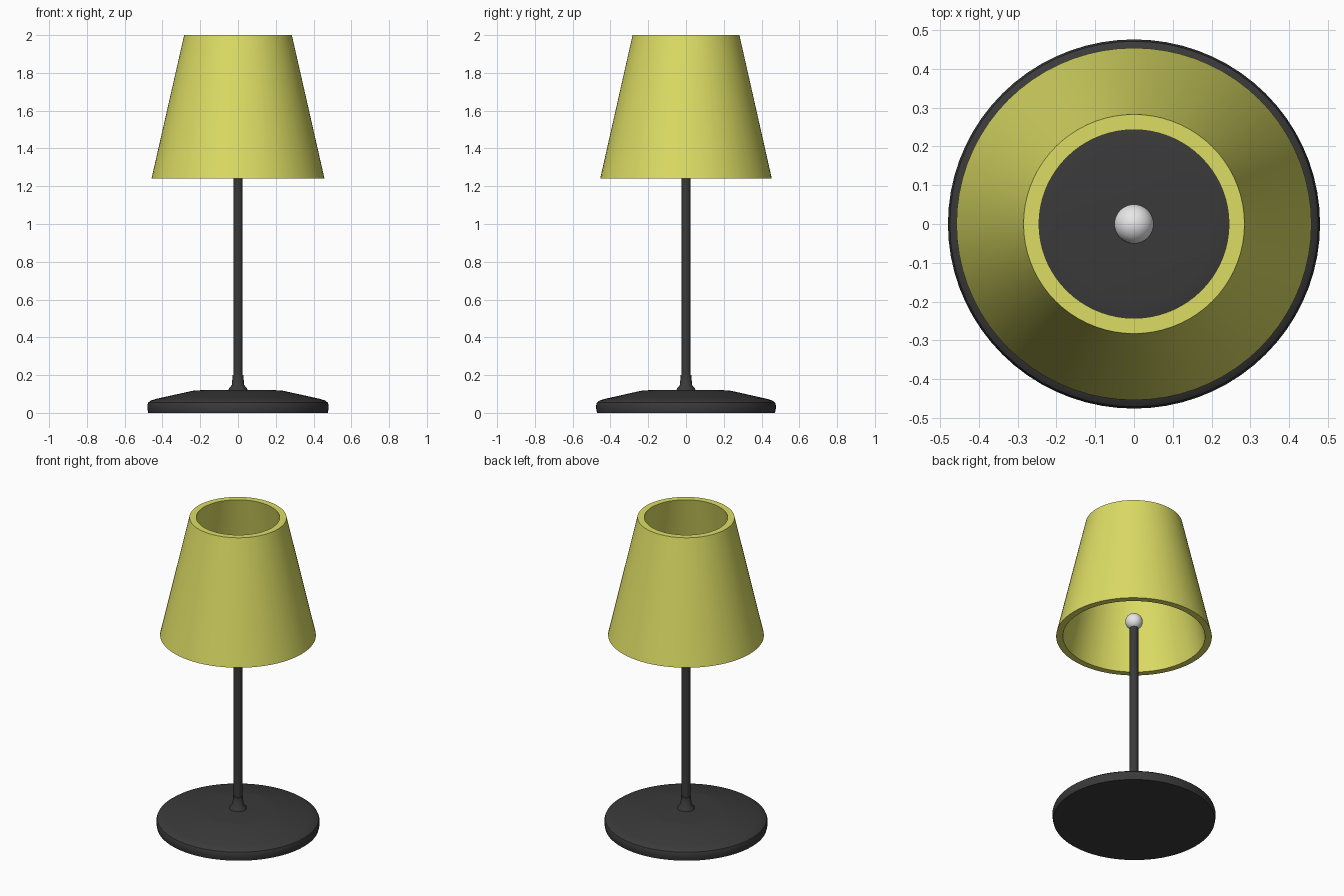
import bpy
import bmesh
import math

cube = bpy.data.objects.get("Cube")
if cube:
    bpy.data.objects.remove(cube, do_unlink=True)

SEGMENTS = 72
DEPTH = 0.992  # very slight flattening front to back


def material(name, rgb, roughness=0.6):
    mat = bpy.data.materials.new(name)
    mat.use_nodes = True
    mat.diffuse_color = (*rgb, 1)
    bsdf = mat.node_tree.nodes["Principled BSDF"]
    bsdf.inputs["Base Color"].default_value = (*rgb, 1)
    bsdf.inputs["Roughness"].default_value = roughness
    return mat


def finish(obj, mat, angle):
    obj.data.materials.append(mat)
    bpy.ops.object.select_all(action="DESELECT")
    obj.select_set(True)
    bpy.context.view_layer.objects.active = obj
    bpy.ops.object.shade_smooth_by_angle(angle=math.radians(angle))


def lathe(name, profile, mat, closed=False, angle=30):
    """Spin a (radius, height) profile around the z axis."""
    bm = bmesh.new()
    verts = [bm.verts.new((r, 0, z)) for r, z in profile]
    edges = [bm.edges.new(pair) for pair in zip(verts, verts[1:])]
    if closed:
        edges.append(bm.edges.new((verts[-1], verts[0])))
    bmesh.ops.spin(bm, geom=verts + edges, cent=(0, 0, 0), axis=(0, 0, 1),
                   angle=math.tau, steps=SEGMENTS)
    bmesh.ops.remove_doubles(bm, verts=bm.verts, dist=0.0005)
    bmesh.ops.scale(bm, vec=(1, DEPTH, 1), verts=bm.verts)
    bmesh.ops.recalc_face_normals(bm, faces=bm.faces)
    mesh = bpy.data.meshes.new(name)
    bm.to_mesh(mesh)
    bm.free()
    obj = bpy.data.objects.new(name, mesh)
    bpy.context.collection.objects.link(obj)
    finish(obj, mat, angle)
    return obj


charcoal = material("charcoal metal", (0.042, 0.042, 0.042))
yellow = material("yellow fabric", (0.72, 0.72, 0.13))
white = material("white glass", (0.8, 0.8, 0.8))

# Weighted foot with a rounded rim and a gently sloped top
lathe("base", [(0, 0), (0.475, 0), (0.479, 0.02), (0.48, 0.04), (0.475, 0.055),
               (0.46, 0.066), (0.43, 0.075), (0.24, 0.117), (0.2, 0.12),
               (0, 0.12)], charcoal)

# Flared collar where the stem meets the foot
lathe("stem_collar", [(0, 0.115), (0.052, 0.115), (0.048, 0.13), (0.032, 0.148),
                      (0.029, 0.2), (0, 0.2)], charcoal, angle=40)

# Upright stem
lathe("stem", [(0, 0.12), (0.025, 0.12), (0.025, 1.31), (0, 1.31)], charcoal)

# Hollow tapered shade, open at both ends
lathe("shade", [(0.458, 1.24), (0.285, 2), (0.245, 2), (0.418, 1.24)],
      yellow, closed=True)

# Round bulb on top of the stem
bpy.ops.mesh.primitive_uv_sphere_add(segments=32, ring_count=16, radius=0.051,
                                     location=(0, 0, 1.34))
bulb = bpy.context.object
bulb.name = "bulb"
finish(bulb, white, 60)
